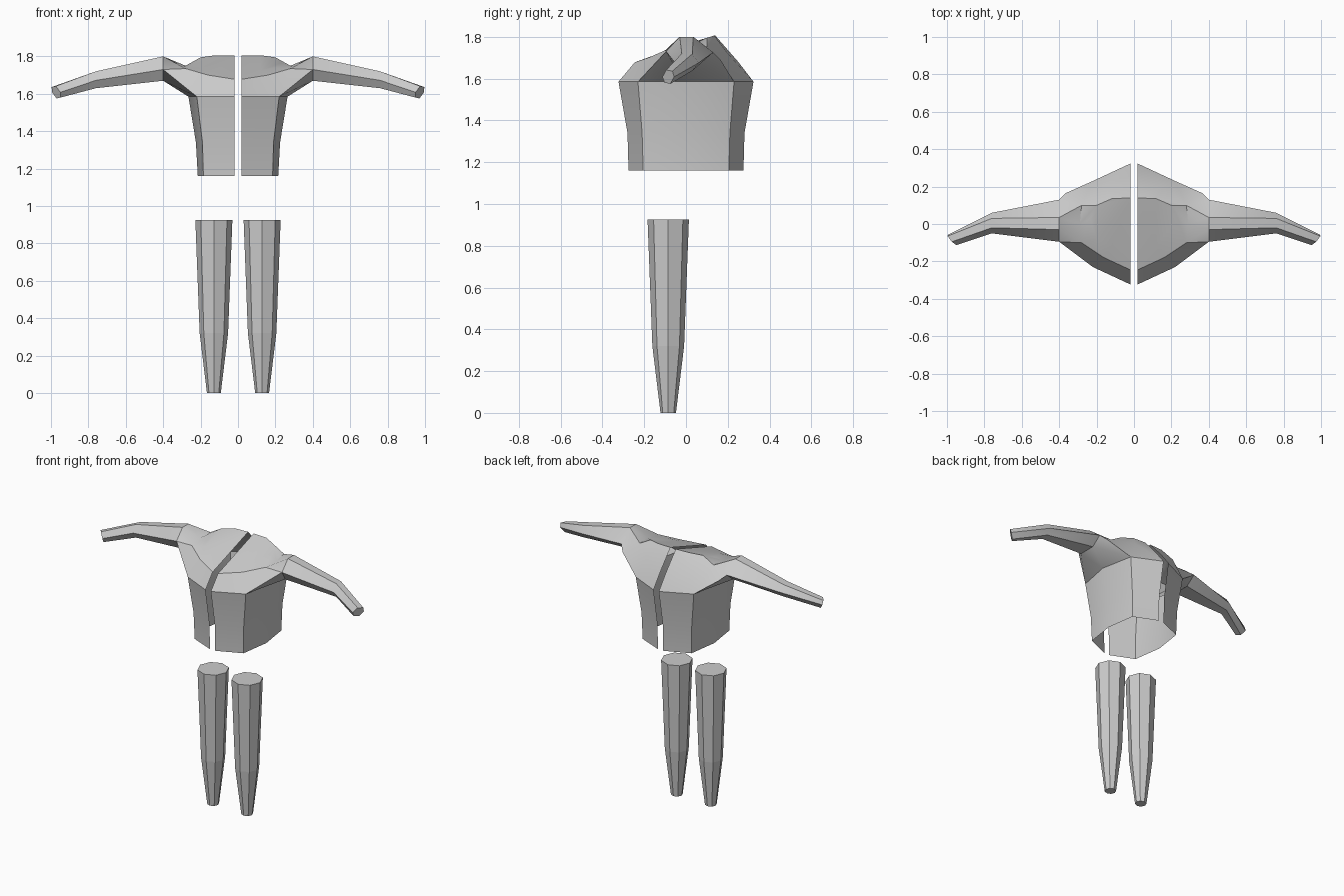
import bpy, bmesh
from math import cos, sin, tau, radians

if "Cube" in bpy.data.objects:
    bpy.data.objects.remove(bpy.data.objects["Cube"])


def bridge(bm, a, b, closed=False):
    """Quads between two vertex rows."""
    n = len(a)
    for i in range(n if closed else n - 1):
        j = (i + 1) % n
        bm.faces.new((a[i], a[j], b[j], b[i]))


def finish(bm, name, smooth=None):
    """Turn the right-hand half into an object mirrored across x = 0."""
    bmesh.ops.recalc_face_normals(bm, faces=bm.faces)
    mesh = bpy.data.meshes.new(name)
    bm.to_mesh(mesh)
    bm.free()
    ob = bpy.data.objects.new(name, mesh)
    bpy.context.collection.objects.link(ob)
    if smooth:
        bpy.ops.object.select_all(action='DESELECT')
        ob.select_set(True)
        bpy.context.view_layer.objects.active = ob
        bpy.ops.object.shade_smooth_by_angle(angle=radians(smooth))
    mod = ob.modifiers.new("Mirror", 'MIRROR')
    mod.use_mirror_merge = False
    return ob


# Legs: tapered octagonal columns, closed at both ends
bm = bmesh.new()
rings = [[bm.verts.new((0.129 + r * cos(tau * k / 8), -0.085 + r * sin(tau * k / 8), z))
          for k in range(8)]
         for z, r in ((0, 0.037), (0.32, 0.076), (0.925, 0.099))]
for a, b in zip(rings, rings[1:]):
    bridge(bm, a, b, True)
bm.faces.new(rings[0])
bm.faces.new(rings[-1])
finish(bm, "legs")

# Torso: open shell, rows run from front centre round the side to back centre
bm = bmesh.new()


def row(points):
    return [bm.verts.new(p) for p in points]


rows = []
for z, depth, corner_x, corner_y, side in ((1.16, 0.275, 0.185, 0.205, 0.215),
                                           (1.34, 0.28, 0.19, 0.21, 0.225),
                                           (1.585, 0.323, 0.22, 0.23, 0.265)):
    rows.append(row([(0.02, -depth, z), (corner_x, -corner_y, z), (side, 0, z),
                     (corner_x, corner_y, z), (0.02, depth, z)]))
for a, b in zip(rows, rows[1:]):
    bridge(bm, a, b)
c0, armpit_f, armpit, armpit_b, c4 = rows[-1]

# Neck base ring and the sloping top panel
neck = row([(0.02, -0.245, 1.678), (0.16, -0.18, 1.70), (0.28, -0.10, 1.735),
            (0.29, 0.0, 1.745), (0.28, 0.10, 1.75), (0.16, 0.20, 1.72),
            (0.02, 0.25, 1.68)])
top = row([(0.02, -0.13, 1.716), (0.12, -0.115, 1.725), (0.20, -0.08, 1.74),
           (0.235, 0.03, 1.765), (0.20, 0.10, 1.795), (0.12, 0.135, 1.806),
           (0.02, 0.14, 1.806)])
bridge(bm, neck, top)
bm.faces.new(top)

# Arms: six-sided sections at shoulder, elbow and wrist
shoulder = row([(0.40, y, z) for y, z in ((-0.03, 1.80), (0.035, 1.80), (0.13, 1.725),
                                          (0.06, 1.67), (-0.06, 1.67), (-0.095, 1.73))])
elbow = row([(0.76, y, z) for y, z in ((-0.02, 1.72), (0.03, 1.718), (0.06, 1.675),
                                       (0.03, 1.637), (-0.02, 1.63), (-0.05, 1.672))])
wrist = row([(0.972 + 0.8 * dy + 0.3 * dz, -0.085 + dy, 1.608 + dz)
             for dy, dz in ((-0.01, 0.033), (0.02, 0.028), (0.028, 0.0),
                            (0.01, -0.033), (-0.018, -0.028), (-0.028, 0.0))])
bridge(bm, shoulder, elbow, True)
bridge(bm, elbow, wrist, True)
bm.faces.new(wrist)

# Shoulder and underarm faces joining torso, neck and arm
t1, t2, back, low_b, low_f, front = shoulder
blade = bm.verts.new((0.365, 0.165, 1.69))
for face in ((c0, armpit_f, neck[1], neck[0]),
             (armpit_f, front, neck[2], neck[1]),
             (neck[2], front, t1, neck[3]),
             (neck[3], t1, t2),
             (neck[3], t2, neck[4]),
             (neck[4], t2, back, blade),
             (armpit_b, neck[5], neck[4], blade),
             (c4, neck[6], neck[5], armpit_b),
             (armpit_f, armpit, low_f, front),
             (armpit, low_b, low_f),
             (armpit, armpit_b, low_b),
             (armpit_b, blade, back, low_b)):
    bm.faces.new(face)
finish(bm, "torso_and_arms", 30)
